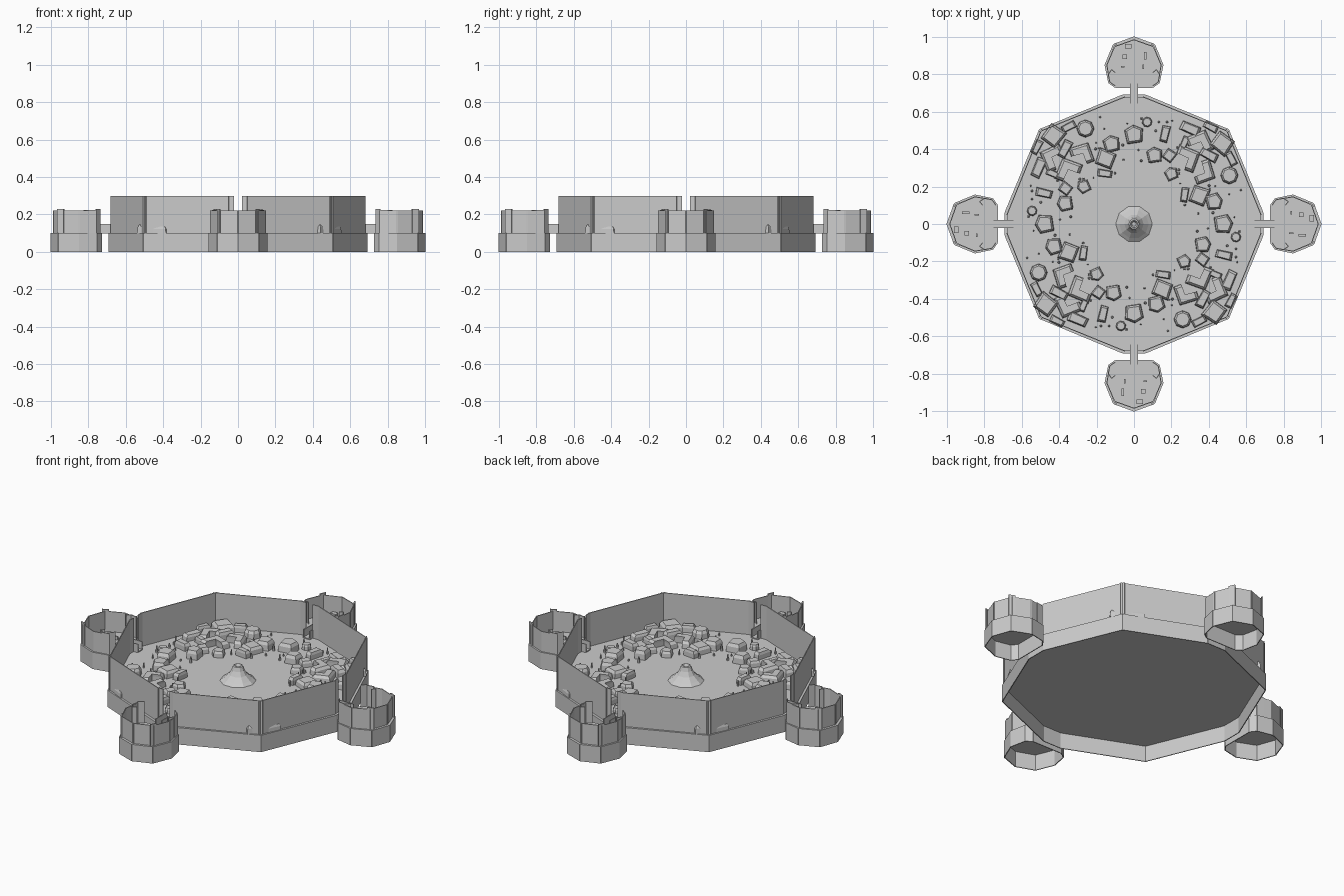
import bpy, bmesh, math, random
from mathutils import Matrix, Vector

if "Cube" in bpy.data.objects:
    bpy.data.objects.remove(bpy.data.objects["Cube"])

random.seed(4)


def finish(name, bm):
    bmesh.ops.recalc_face_normals(bm, faces=bm.faces)
    me = bpy.data.meshes.new(name)
    bm.to_mesh(me)
    bm.free()
    ob = bpy.data.objects.new(name, me)
    bpy.context.collection.objects.link(ob)
    return ob


def spin4(bm):
    # repeat everything around the centre in quarter turns
    geom = bm.verts[:] + bm.edges[:] + bm.faces[:]
    for k in (1, 2, 3):
        d = bmesh.ops.duplicate(bm, geom=geom)["geom"]
        vs = [v for v in d if isinstance(v, bmesh.types.BMVert)]
        bmesh.ops.rotate(bm, verts=vs, cent=(0, 0, 0), matrix=Matrix.Rotation(-k * math.pi / 2, 3, 'Z'))


def prism(bm, pts, levels, cap_bottom=True):
    # levels: (z, scale about the centroid)
    c = sum((Vector(p) for p in pts), Vector((0, 0))) / len(pts)
    rings = [[bm.verts.new((*(c + (Vector(p) - c) * s), z)) for p in pts] for z, s in levels]
    n = len(pts)
    for a, b in zip(rings, rings[1:]):
        for i in range(n):
            bm.faces.new((a[i], a[(i + 1) % n], b[(i + 1) % n], b[i]))
    bm.faces.new(rings[-1])
    if cap_bottom:
        bm.faces.new(rings[0])


def walls(bm, path, z0, z1, t=0.005, over=0.0, closed=False):
    # one thin slab per path segment, running slightly past the corners
    pts = [Vector(p) for p in path]
    for a, b in zip(pts, pts[1:] + (pts[:1] if closed else [])):
        d = (b - a).normalized()
        n = Vector((-d.y, d.x)) * t / 2
        a2, b2 = a - d * over, b + d * over
        prism(bm, [a2 - n, b2 - n, b2 + n, a2 + n], [(z0, 1), (z1, 1)])


def mirror_x(pts):
    return [(-x, y) for x, y in pts]


def quarter(pts):
    return [(y, -x) for x, y in pts]


# arena outline: octagon with the four gate corners cut flat
corner = [(-0.06, 0.69), (0.06, 0.69), (0.505, 0.505)]
arena = []
for _ in range(4):
    arena += corner
    corner = quarter(corner)

bm = bmesh.new()
prism(bm, arena, [(0.094, 0.995), (0.1, 1)])
finish("arena_floor", bm)

bm = bmesh.new()
walls(bm, arena, 0, 0.1, closed=True)
finish("arena_base_skirt", bm)

# tall enclosing walls with a gate gap on each side
bm = bmesh.new()
half = [(0.022, 0.675), (0.06, 0.675), (0.497, 0.497)]
walls(bm, half[:2], 0.1, 0.3)
walls(bm, half[1:], 0.1, 0.3, over=0.012)
walls(bm, mirror_x(half)[:2], 0.1, 0.3)
walls(bm, mirror_x(half)[1:], 0.1, 0.3, over=0.012)
spin4(bm)
finish("arena_walls", bm)

# central mound with a small crater
bm = bmesh.new()
ring = [(math.cos(i * math.pi / 5) * 0.098, math.sin(i * math.pi / 5) * 0.098) for i in range(10)]
prism(bm, ring, [(0.1, 1), (0.115, 0.8), (0.14, 0.52), (0.165, 0.36), (0.188, 0.28), (0.19, 0.2), (0.175, 0.12)])
finish("central_mound", bm)

# building footprints, about one unit across
shapes = {
    "round": [(math.cos(a * math.pi / 4) * 0.5, math.sin(a * math.pi / 4) * 0.5) for a in range(8)],
    "quad": [(-0.5, -0.35), (0.45, -0.5), (0.5, 0.4), (-0.4, 0.5)],
    "long": [(-0.5, -0.2), (0.5, -0.28), (0.5, 0.22), (-0.45, 0.25)],
    "house": [(-0.4, -0.5), (0.4, -0.45), (0.5, 0.25), (0, 0.5), (-0.5, 0.25)],
    "ell": [(-0.5, -0.5), (-0.1, -0.5), (-0.05, 0.1), (0.5, 0.1), (0.5, 0.5), (-0.45, 0.5)],
}
# x, y, size, turn in degrees, footprint, height
buildings = [
    (0.51, 0.26, 0.095, 0, "round", 0.045), (0.47, 0.43, 0.11, -30, "quad", 0.05),
    (0.35, 0.43, 0.12, -65, "ell", 0.04), (0.165, 0.48, 0.09, 80, "long", 0.04),
    (0.30, 0.51, 0.11, -20, "long", 0.035), (0.11, 0.37, 0.085, 5, "house", 0.05),
    (0.19, 0.365, 0.065, 60, "quad", 0.035), (0.28, 0.35, 0.12, -110, "ell", 0.04),
    (0.40, 0.37, 0.10, -25, "long", 0.045), (0.37, 0.28, 0.11, 200, "ell", 0.04),
    (0.20, 0.27, 0.07, 20, "house", 0.035), (0.35, 0.15, 0.10, 75, "quad", 0.04),
    (0.27, 0.155, 0.08, 85, "long", 0.04), (0.43, 0.12, 0.09, -80, "house", 0.05),
    (0.48, 0.00, 0.10, -85, "house", 0.05), (0.07, 0.545, 0.055, 10, "round", 0.03),
    (0.41, 0.52, 0.08, -25, "long", 0.035), (0.27, 0.435, 0.07, 70, "long", 0.035),
    (0.52, 0.35, 0.08, -60, "long", 0.04),
]
bm = bmesh.new()
for x, y, s, turn, kind, h in buildings:
    ca, sa = math.cos(math.radians(turn)) * s, math.sin(math.radians(turn)) * s
    pts = [(x + px * ca - py * sa, y + px * sa + py * ca) for px, py in shapes[kind]]
    prism(bm, pts, [(0.1, 1), (0.1 + h * 0.65, 0.95), (0.1 + h, 0.75)])
spin4(bm)
finish("buildings", bm)

# scattered little posts between the buildings
bm = bmesh.new()
placed = 0
while placed < 20:
    r, a = random.uniform(0.27, 0.6), random.uniform(0, math.pi / 2)
    x, y = r * math.cos(a), r * math.sin(a)
    if all(math.hypot(x - b[0], y - b[1]) > b[2] * 0.55 for b in buildings):
        w = random.uniform(0.004, 0.008)
        pts = [(x + w * math.cos(k * 1.0472), y + w * math.sin(k * 1.0472)) for k in range(6)]
        prism(bm, pts, [(0.1, 1), (0.1 + random.uniform(0.012, 0.04), 0.6)])
        placed += 1
spin4(bm)
finish("street_posts", bm)

# four outer towers
side = [(0.10, 0.73), (0.135, 0.755), (0.155, 0.85), (0.11, 0.96)]
tower = side + [(0, 1.0)] + mirror_x(side)[::-1]

bm = bmesh.new()
prism(bm, tower, [(0.094, 0.99), (0.1, 1)])
spin4(bm)
finish("tower_floors", bm)

bm = bmesh.new()
walls(bm, tower, 0, 0.1, closed=True)
spin4(bm)
finish("tower_base_skirts", bm)

# tower walls with an opening toward the bridge, plus inward hooks
bm = bmesh.new()
inner = [(0.022, 0.738), (0.10, 0.738), (0.13, 0.76), (0.145, 0.85), (0.104, 0.948), (0, 0.985)]
hook = [(0.13, 0.76), (0.137, 0.80), (0.12, 0.825), (0.10, 0.81)]
for flip in (False, True):
    f = mirror_x if flip else list
    walls(bm, f(inner[1:3]), 0.1, 0.23)
    walls(bm, f(inner[2:]), 0.1, 0.22, over=0.004)
    walls(bm, f(hook), 0.1, 0.225)
    walls(bm, f([(0.112, 0.93), (0.096, 0.965)]), 0.1, 0.23, t=0.008)
spin4(bm)
finish("tower_walls", bm)

# low furniture on the tower floors: x, y, width, depth, height
bm = bmesh.new()
for x, y, w, d, h in [(0, 0.79, 0.03, 0.03, 0.008), (-0.03, 0.95, 0.035, 0.025, 0.03),
                      (-0.05, 0.895, 0.025, 0.025, 0.025), (0.06, 0.90, 0.012, 0.04, 0.02),
                      (0.05, 0.84, 0.008, 0.025, 0.02), (-0.06, 0.84, 0.02, 0.008, 0.02)]:
    prism(bm, [(x - w / 2, y - d / 2), (x + w / 2, y - d / 2), (x + w / 2, y + d / 2), (x - w / 2, y + d / 2)],
          [(0.1, 1), (0.1 + h, 1)])
spin4(bm)
finish("tower_furniture", bm)

# bridges with side rails joining the towers to the arena
bm = bmesh.new()
prism(bm, [(-0.022, 0.645), (0.022, 0.645), (0.022, 0.75), (-0.022, 0.75)], [(0.098, 1), (0.106, 1)])
for x in (-0.02, 0.02):
    walls(bm, [(x, 0.645), (x, 0.75)], 0.1, 0.15)
spin4(bm)
finish("bridges", bm)
